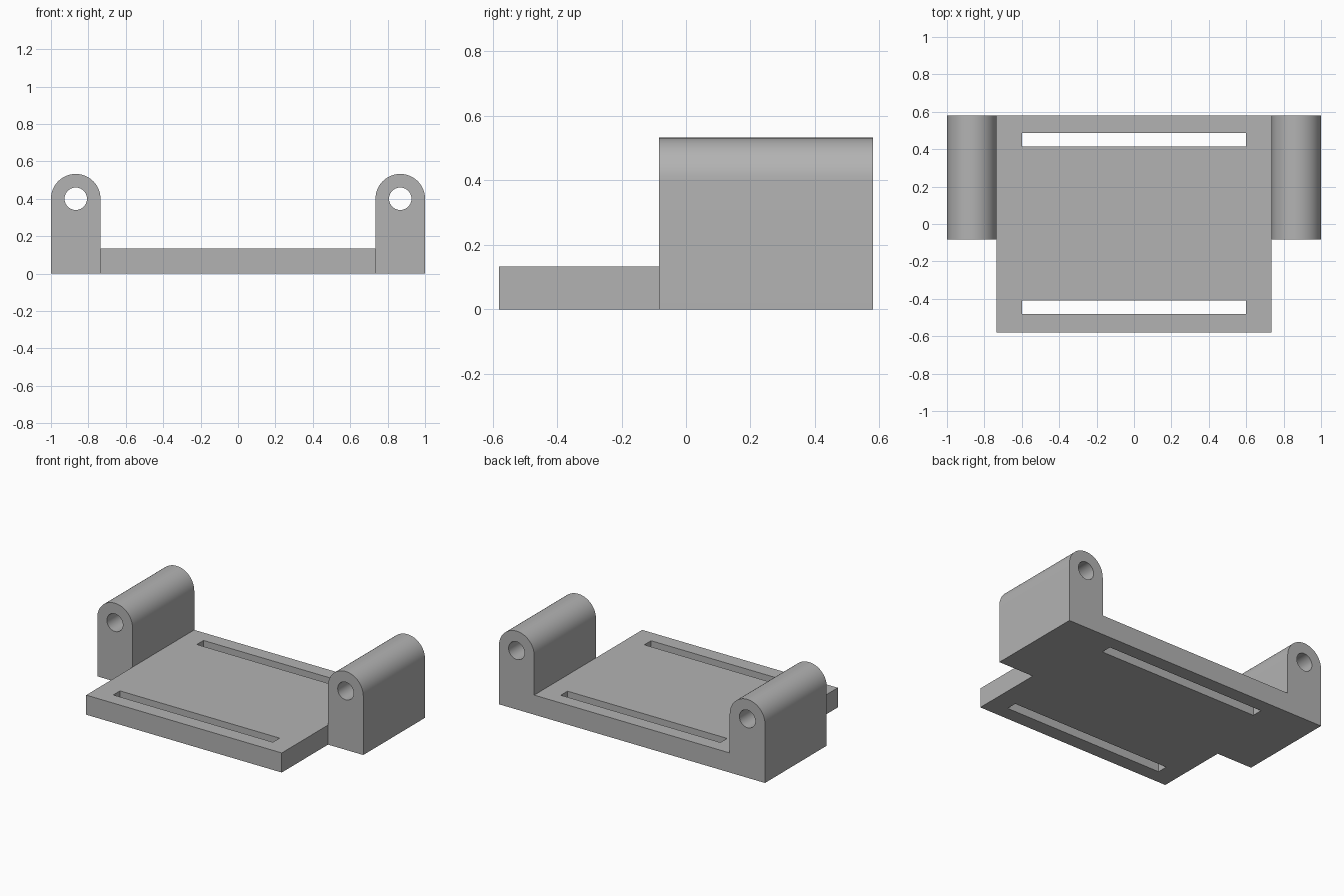
import bpy
import bmesh
from math import pi, sin, cos, radians
from mathutils import Matrix, Vector

default = bpy.data.objects.get("Cube")
if default:
    bpy.data.objects.remove(default, do_unlink=True)

# Shared grey material
GREY = (0.45, 0.45, 0.45, 1)
grey = bpy.data.materials.new("plain grey")
grey.use_nodes = True
grey.diffuse_color = GREY
grey.node_tree.nodes["Principled BSDF"].inputs["Base Color"].default_value = GREY

# Main sizes
PLATE_X, HALF_Y, PLATE_Z = 0.735, 0.58, 0.133
LUG_FRONT, LUG_R, HOLE_R, HOLE_Z = -0.083, 0.1325, 0.06, 0.4
LUG_X = 1 - LUG_R


def rectangle(x0, x1, y0, y1):
    return [(x0, y0), (x1, y0), (x1, y1), (x0, y1)]


def arc(cx, cy, radius, start, end, steps):
    angles = [start + (end - start) * i / steps for i in range(steps + 1)]
    return [(cx + radius * cos(a), cy + radius * sin(a)) for a in angles]


def extruded(name, loops, depth, matrix):
    """Fill an outline with holes, thicken it along +z, then place it."""
    bm = bmesh.new()
    for loop in loops:
        verts = [bm.verts.new((x, y, 0)) for x, y in loop]
        for a, b in zip(verts, verts[1:] + verts[:1]):
            bm.edges.new((a, b))
    bmesh.ops.triangle_fill(bm, use_beauty=True, edges=bm.edges[:],
                            normal=Vector((0, 0, 1)))
    result = bmesh.ops.extrude_face_region(bm, geom=bm.faces[:],
                                           use_keep_orig=True)
    moved = [g for g in result["geom"] if isinstance(g, bmesh.types.BMVert)]
    bmesh.ops.translate(bm, verts=moved, vec=(0, 0, depth))
    bm.transform(matrix)
    bmesh.ops.recalc_face_normals(bm, faces=bm.faces[:])
    mesh = bpy.data.meshes.new(name)
    bm.to_mesh(mesh)
    bm.free()
    mesh.materials.append(grey)
    obj = bpy.data.objects.new(name, mesh)
    bpy.context.collection.objects.link(obj)
    return obj


# Base plate with two strap slots
extruded("base_plate", [
    rectangle(-PLATE_X, PLATE_X, -HALF_Y, HALF_Y),
    rectangle(-0.6, 0.6, 0.415, 0.487),
    rectangle(-0.6, 0.6, -0.482, -0.41),
], PLATE_Z, Matrix())

# Round-topped lugs, bored from front to back
for side, name in ((1, "left_lug"), (-1, "right_lug")):
    cx = side * LUG_X
    outline = [(cx - LUG_R, 0), (cx + LUG_R, 0)]
    outline += arc(cx, HOLE_Z, LUG_R, 0, pi, 32)
    bore = arc(cx, HOLE_Z, HOLE_R, 0, 2 * pi, 40)[:-1]
    upright = Matrix.Translation((0, HALF_Y, 0)) @ Matrix.Rotation(pi / 2, 4, "X")
    lug = extruded(name, [outline, bore], HALF_Y - LUG_FRONT, upright)
    bpy.ops.object.select_all(action="DESELECT")
    lug.select_set(True)
    bpy.context.view_layer.objects.active = lug
    bpy.ops.object.shade_smooth_by_angle(angle=radians(30))
